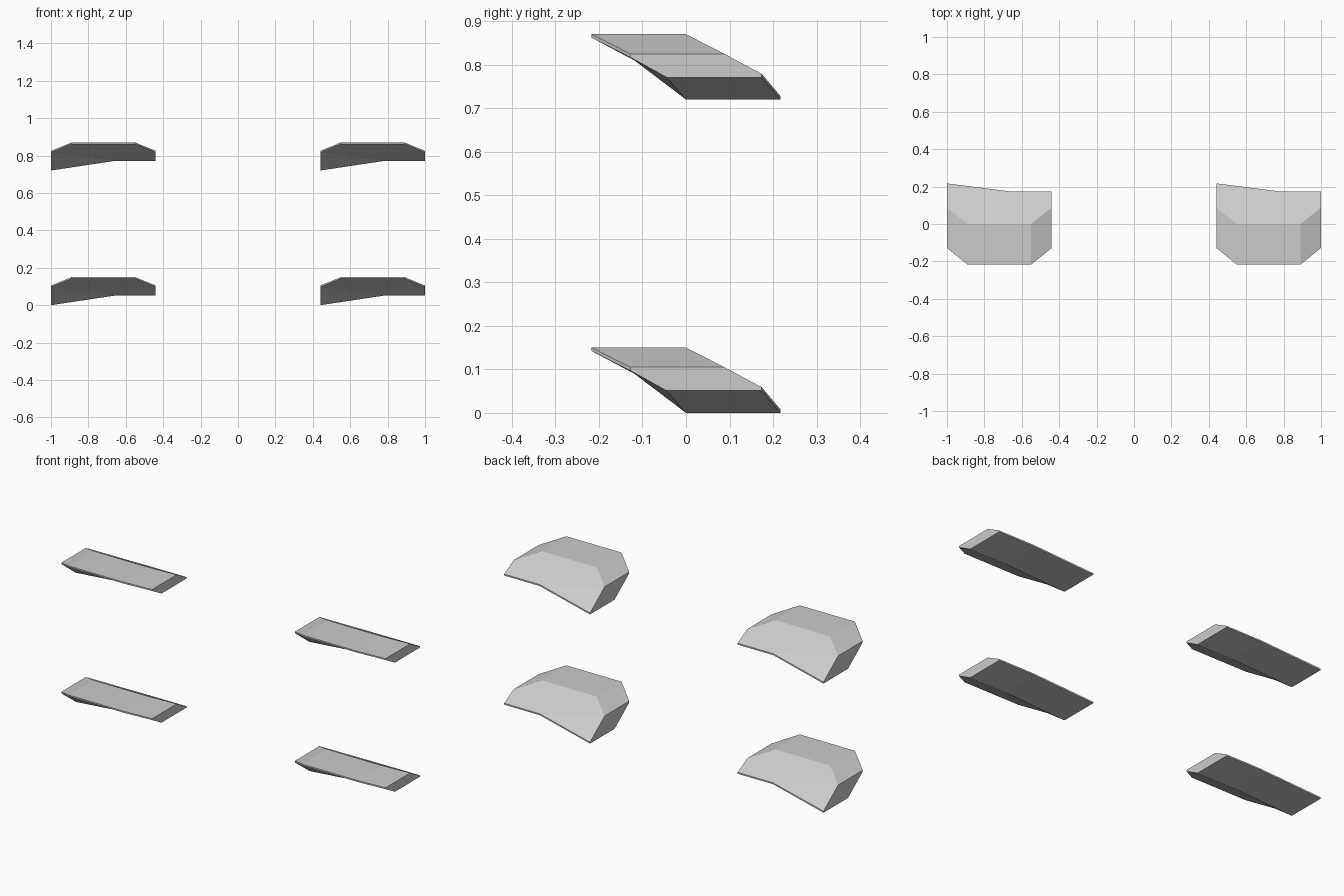
import bpy, bmesh

if "Cube" in bpy.data.objects:
    bpy.data.objects.remove(bpy.data.objects["Cube"])

LIP = 0.008
# Plate outline seen from the front: x offset, height, front y, back y
OUTLINE = [
    (-0.28, 0.105, -0.128, 0.088),   # chamfer, tall end
    (-0.17, 0.15, -0.217, 0.0),      # top edge
    (0.17, 0.15, -0.217, 0.0),
    (0.28, 0.105, -0.128, 0.088),    # chamfer, short end
    (0.28, 0.051, -0.045, 0.174),    # raised lower edge
    (0.06, 0.051, -0.045, 0.174),
    (-0.28, 0.0, 0.0, 0.217),        # low corner
]


def leaning_plate(name, x, z):
    """Slanted plate lofted from front to back, with thin lips on the edges."""
    bm = bmesh.new()
    rings = [[], [], [], []]
    for i, (px, pz, front, back) in enumerate(OUTLINE):
        upper = i < 4
        heights = (pz - LIP * upper, pz, pz, pz + LIP * (not upper))
        for ring, y, h in zip(rings, (front, front, back, back), heights):
            ring.append(bm.verts.new((px, y, h)))
    n = len(OUTLINE)
    # Edge faces
    for a, b in zip(rings, rings[1:]):
        for i in range(n):
            j = (i + 1) % n
            bm.faces.new((a[i], a[j], b[j], b[i]))
    # Front and back faces, each with a small fold at the low corner
    for ring in (rings[0], rings[-1]):
        bm.faces.new(ring[:6])
        bm.faces.new((ring[0], ring[5], ring[6]))
    bmesh.ops.remove_doubles(bm, verts=bm.verts, dist=0.0005)
    bmesh.ops.recalc_face_normals(bm, faces=bm.faces)
    mesh = bpy.data.meshes.new(name)
    bm.to_mesh(mesh)
    bm.free()
    obj = bpy.data.objects.new(name, mesh)
    obj.location = (x, 0, z)
    bpy.context.collection.objects.link(obj)


# Two plates on each side, one above the other
for side, x in (("left", -0.72), ("right", 0.72)):
    for level, z in (("lower", 0.0), ("upper", 0.72)):
        leaning_plate(f"{level}_{side}_plate", x, z)
